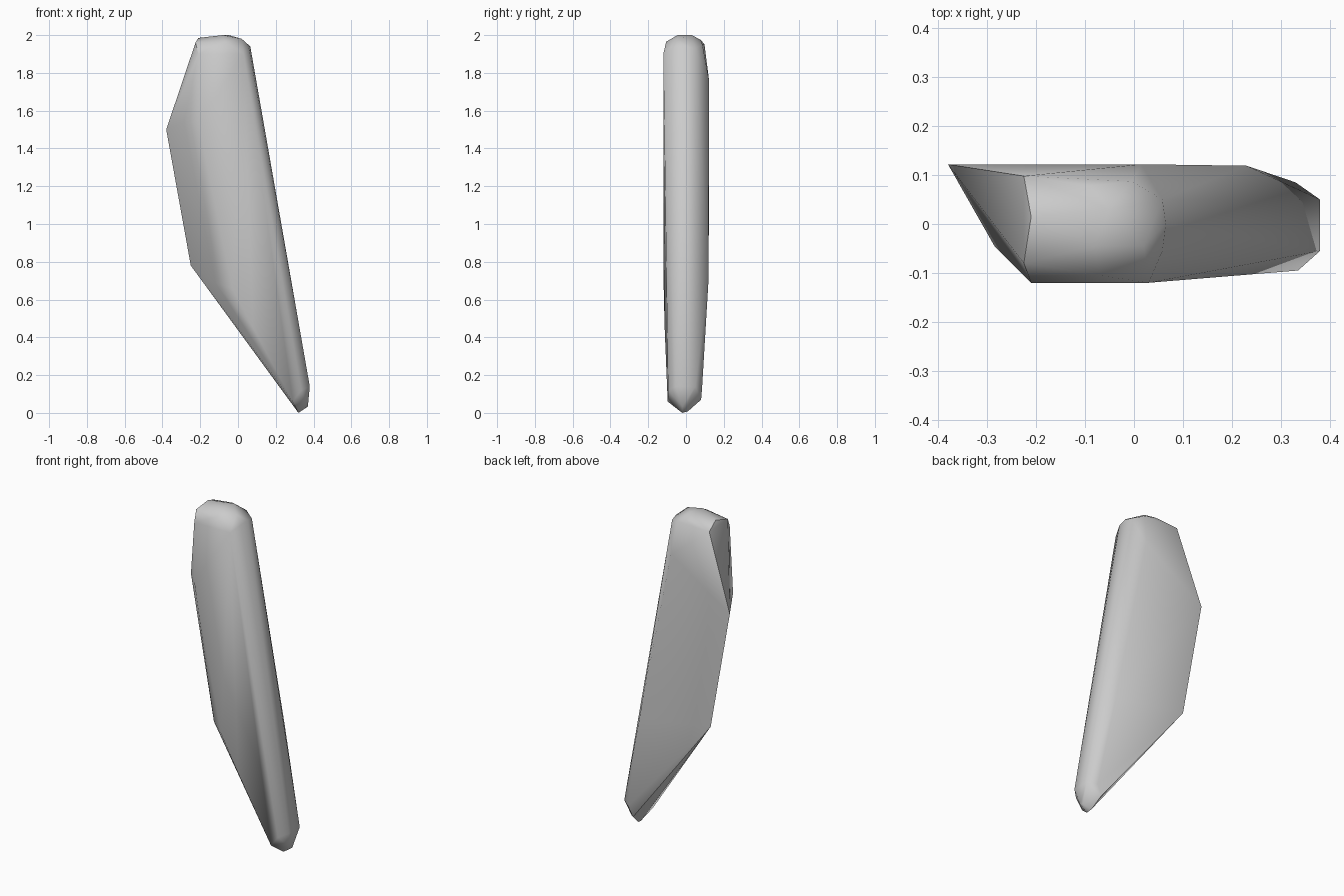
import bpy
import bmesh
from math import radians

# Remove the default object only
default_cube = bpy.data.objects.get("Cube")
if default_cube:
    bpy.data.objects.remove(default_cube, do_unlink=True)


def make_material(name, colour):
    material = bpy.data.materials.new(name)
    material.use_nodes = True
    material.diffuse_color = colour
    shader = material.node_tree.nodes["Principled BSDF"]
    shader.inputs["Base Color"].default_value = colour
    return material


def hull_object(name, corners, material):
    """Wrap a tight convex skin around the corner points."""
    bm = bmesh.new()
    for corner in corners:
        bm.verts.new(corner)
    result = bmesh.ops.convex_hull(bm, input=bm.verts[:])
    unused = {v for v in result["geom_interior"] if isinstance(v, bmesh.types.BMVert)}
    bmesh.ops.delete(bm, geom=list(unused), context="VERTS")
    # Merge triangles that share a plane into broad facets
    bmesh.ops.dissolve_limit(bm, angle_limit=radians(1), verts=bm.verts[:], edges=bm.edges[:])
    bmesh.ops.recalc_face_normals(bm, faces=bm.faces[:])
    mesh = bpy.data.meshes.new(name)
    bm.to_mesh(mesh)
    bm.free()
    mesh.materials.append(material)
    shard = bpy.data.objects.new(name, mesh)
    bpy.context.collection.objects.link(shard)
    return shard


# Broad front face: shoulder, lower bend, foot
front_face = [
    (-0.21, -0.12, 1.9), (-0.21, -0.12, 1.54), (-0.03, -0.118, 0.66),
    (0.08, -0.113, 0.45), (0.29, -0.097, 0.06),
    (0.335, -0.095, 0.12), (0.03, -0.12, 1.9),
]

# Broad back face, wider than the front on the pointed side
back_face = [
    (-0.38, 0.122, 1.5), (-0.25, 0.12, 0.78), (0.3, 0.08, 0.07),
    (0.33, 0.085, 0.13), (0.23, 0.119, 0.7), (0.015, 0.122, 1.76),
]

# Slanted bevel on the pointed side
side_bevel = [(-0.285, -0.045, 1.54), (-0.12, -0.06, 0.69)]

# Long narrow edge, a flat strip with the same profile at each end
long_edge = []
for y in (-0.055, 0.05):
    long_edge += [(0.058, y, 1.93), (0.38, y, 0.14)]

# Chipped crown
crown = [
    (-0.225, 0.098, 1.95), (-0.21, 0.015, 1.985), (-0.225, -0.08, 1.96),
    (-0.07, -0.105, 1.965), (-0.08, -0.045, 2), (0.02, -0.045, 1.98),
    (0.065, 0, 1.94), (-0.05, 0.03, 2), (-0.005, 0.087, 1.95),
    (-0.09, 0.078, 1.975),
]

# Blunt chisel tip
tip = [(0.32, -0.02, 0), (0.315, 0.01, 0.008), (0.365, 0, 0.03), (0.37, -0.02, 0.035)]

stone = make_material("plain grey stone", (0.6, 0.6, 0.6, 1))
shard = hull_object(
    "stone_shard",
    front_face + back_face + side_bevel + long_edge + crown + tip,
    stone,
)

# Soft long faces with crisp chips at the ends
bpy.ops.object.select_all(action="DESELECT")
shard.select_set(True)
bpy.context.view_layer.objects.active = shard
bpy.ops.object.shade_smooth_by_angle(angle=radians(50))
